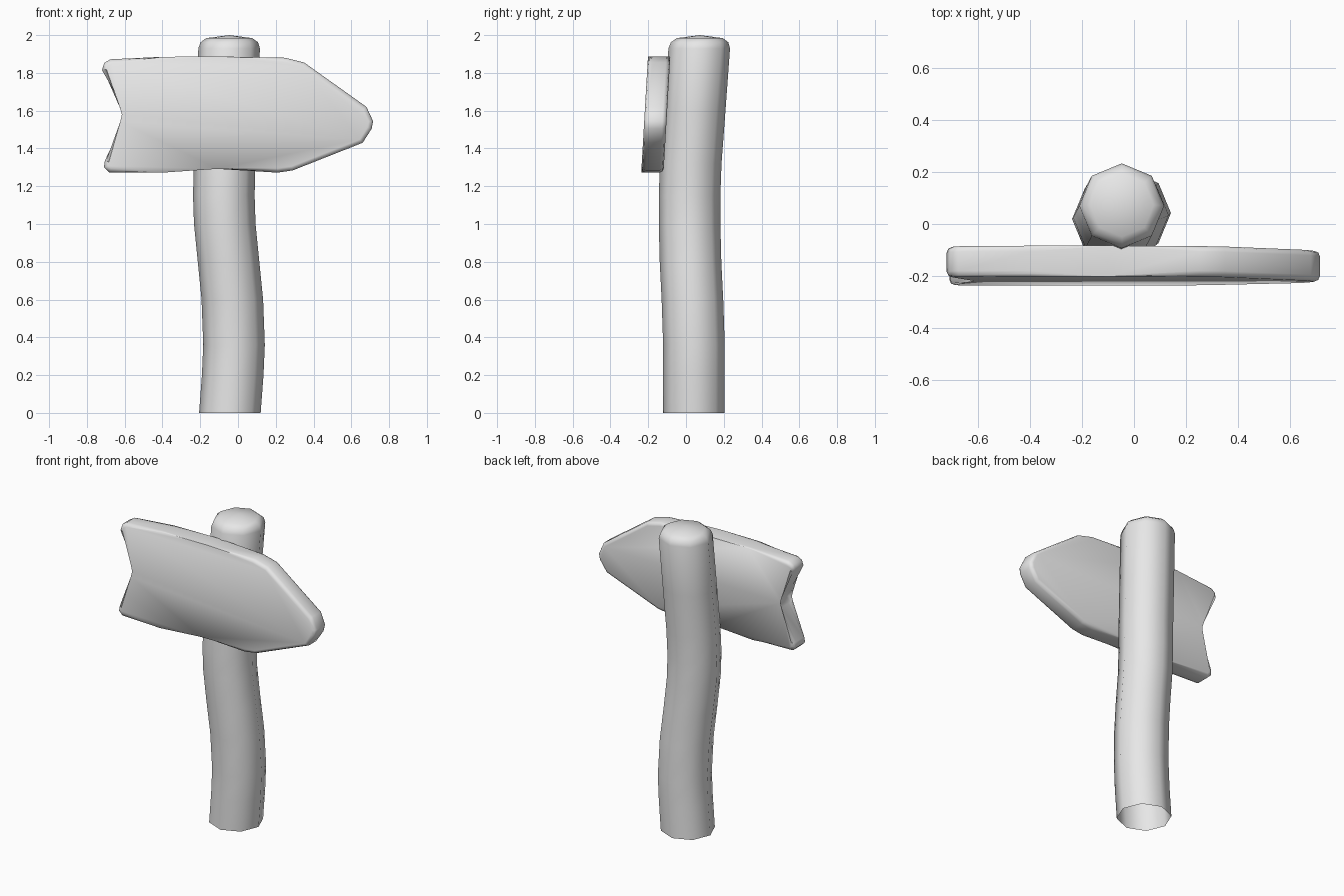
import bpy
import bmesh
from math import cos, sin, tau, atan2, radians

cube = bpy.data.objects.get("Cube")
if cube:
    bpy.data.objects.remove(cube, do_unlink=True)

grey = bpy.data.materials.new("plain grey")
grey.use_nodes = True
grey.diffuse_color = (0.8, 0.8, 0.8, 1)
grey.node_tree.nodes["Principled BSDF"].inputs["Base Color"].default_value = (0.8, 0.8, 0.8, 1)


def finish(bm, name, angle):
    mesh = bpy.data.meshes.new(name)
    bm.to_mesh(mesh)
    bm.free()
    mesh.materials.append(grey)
    obj = bpy.data.objects.new(name, mesh)
    bpy.context.collection.objects.link(obj)
    bpy.ops.object.select_all(action="DESELECT")
    obj.select_set(True)
    bpy.context.view_layer.objects.active = obj
    bpy.ops.object.shade_smooth_by_angle(angle=radians(angle))
    return obj


# Crooked eight-sided post, open underneath: centre x, centre y, z, radius
rings = [
    (-0.043, 0.042, 0.0, 0.163), (-0.028, 0.042, 0.2, 0.163),
    (-0.021, 0.042, 0.36, 0.163), (-0.03, 0.034, 0.6, 0.163),
    (-0.05, 0.024, 0.8, 0.163), (-0.07, 0.019, 1.0, 0.163),
    (-0.075, 0.019, 1.15, 0.163), (-0.071, 0.025, 1.32, 0.163),
    (-0.06, 0.046, 1.6, 0.163), (-0.047, 0.07, 1.93, 0.163),
    (-0.046, 0.072, 1.962, 0.152), (-0.046, 0.073, 1.984, 0.122),
]
SIDES = 8
bm = bmesh.new()
loops = [[bm.verts.new((x + r * cos(tau * i / SIDES), y + r * sin(tau * i / SIDES), z))
          for i in range(SIDES)] for x, y, z, r in rings]
for low, high in zip(loops, loops[1:]):
    for i in range(SIDES):
        j = (i + 1) % SIDES
        bm.faces.new((low[i], low[j], high[j], high[i]))
# Gently domed top
tip = bm.verts.new((-0.046, 0.073, 2.0))
for i in range(SIDES):
    bm.faces.new((loops[-1][i], loops[-1][(i + 1) % SIDES], tip))
finish(bm, "post", 60)

# Arrow board outline in x and z, counter-clockwise from the front
outline = [
    (-0.68, 1.272), (-0.4, 1.272), (-0.11, 1.292), (0.21, 1.272), (0.29, 1.284),
    (0.66, 1.43), (0.708, 1.505), (0.715, 1.545), (0.68, 1.62),
    (0.35, 1.855), (0.25, 1.88), (-0.1, 1.887), (-0.4, 1.885), (-0.675, 1.872),
    (-0.708, 1.853), (-0.72, 1.815), (-0.605, 1.625), (-0.592, 1.58),
    (-0.602, 1.535), (-0.705, 1.335), (-0.71, 1.3),
]
THICK = 0.118
bm = bmesh.new()
front = [bm.verts.new((x, 0, z)) for x, z in outline]
back = [bm.verts.new((x, THICK, z)) for x, z in outline]
faces = [bm.faces.new(front), bm.faces.new(back[::-1])]
for i in range(len(outline)):
    j = (i + 1) % len(outline)
    bm.faces.new((front[j], front[i], back[i], back[j]))
rim = [e for f in faces for e in f.edges]
bmesh.ops.bevel(bm, geom=rim, offset=0.022, segments=2, profile=0.5, affect="EDGES")
bmesh.ops.recalc_face_normals(bm, faces=bm.faces)
# Lean the board with the post
for v in bm.verts:
    v.co.y += -0.237 + 0.058 * (v.co.z - 1.272)
finish(bm, "arrow_board", 60)
